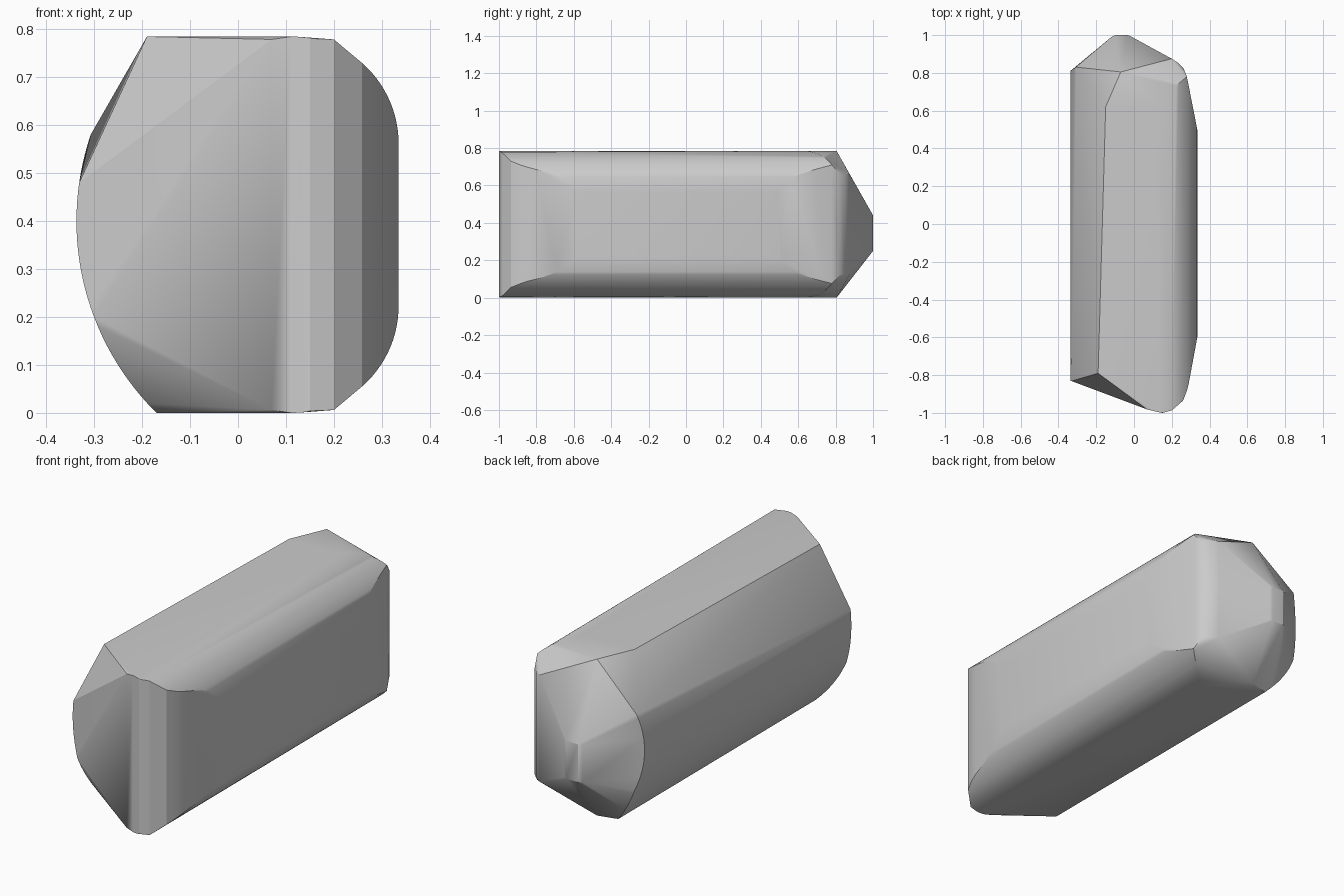
import bpy, bmesh
from math import sin, cos, pi, sqrt

cube = bpy.data.objects.get("Cube")
if cube:
    bpy.data.objects.remove(cube, do_unlink=True)

HEIGHT = 0.785
points = []


def both(x, y, z):
    """Add a point and its twin mirrored between top and bottom."""
    points.extend([(x, y, z), (x, y, HEIGHT - z)])


def interpolate(x, stops):
    """Piecewise linear value along (x, y) stops."""
    for (x0, y0), (x1, y1) in zip(stops, stops[1:]):
        if x <= x1:
            return y0 + (y1 - y0) * max(0, x - x0) / (x1 - x0)
    return stops[-1][1]


# Rounded vertical corner of the front wall, and the matching back taper
front = [(0.11, -0.992), (0.15, -1), (0.2, -0.987), (0.26, -0.935),
         (0.285, -0.87), (0.335, -0.6)]
back = [(0.11, 0.62), (0.22, 0.73), (0.28, 0.78), (0.335, 0.5)]

# Long rounded edges on the left side
R = 0.223
for i in range(25):
    a = pi / 2 * i / 24
    x, z = 0.112 + R * sin(a), R - R * cos(a)
    both(x, interpolate(x, front), z)
    both(x, interpolate(x, back), z)
for x, y in front[:3]:
    both(x, y, 0.006)
both(0.07, -0.982, 0.006)

# Curved belly on the right side, from the floor up to the sloping facet
BELLY = 0.5626
for i in range(30):
    z = 0.58 * i / 29
    x = 0.2256 - sqrt(BELLY ** 2 - (z - 0.4) ** 2)
    low = max(0, 1 - z / 0.2)
    if z <= 0.49:
        points.append((x, -0.83 - 0.372 * (x + 0.335) * (1 - low) + 0.045 * low, z))
    points.append((x, 0.81 + 0.7 * (x + 0.337) * (1 - low) - 0.03 * low, z))

# Flat top, which narrows towards the back
points += [(-0.19, -0.79, HEIGHT), (-0.15, 0.62, HEIGHT)]
both(-0.07, 0.805, 0)

# Blunt back tip and rounded back corner
for z in (0.25, 0.44):
    points += [(-0.12, 0.99, z), (-0.1, 1, z), (-0.035, 1, z), (-0.02, 0.995, z)]
for x, y in ((0.2, 0.875), (0.235, 0.852), (0.262, 0.825), (0.278, 0.785)):
    both(x, y, 0.14 if x > 0.27 else 0.125)

# Wrap the outline points in one closed skin
bm = bmesh.new()
for p in points:
    bm.verts.new(p)
bmesh.ops.remove_doubles(bm, verts=bm.verts, dist=0.002)
hull = bmesh.ops.convex_hull(bm, input=bm.verts)
loose = [v for v in bm.verts if not v.link_faces]
bmesh.ops.delete(bm, geom=loose, context='VERTS')
bmesh.ops.dissolve_limit(bm, angle_limit=0.01, verts=bm.verts, edges=bm.edges)
bmesh.ops.recalc_face_normals(bm, faces=bm.faces)
mesh = bpy.data.meshes.new("faceted_body")
bm.to_mesh(mesh)
bm.free()
body = bpy.data.objects.new("faceted_body", mesh)
bpy.context.collection.objects.link(body)

# Plain grey finish
grey = bpy.data.materials.new("light_grey")
grey.use_nodes = True
grey.diffuse_color = (0.6, 0.6, 0.6, 1)
grey.node_tree.nodes["Principled BSDF"].inputs["Base Color"].default_value = (0.6, 0.6, 0.6, 1)
mesh.materials.append(grey)

bpy.ops.object.select_all(action='DESELECT')
body.select_set(True)
bpy.context.view_layer.objects.active = body
bpy.ops.object.shade_smooth_by_angle(angle=pi / 7)
